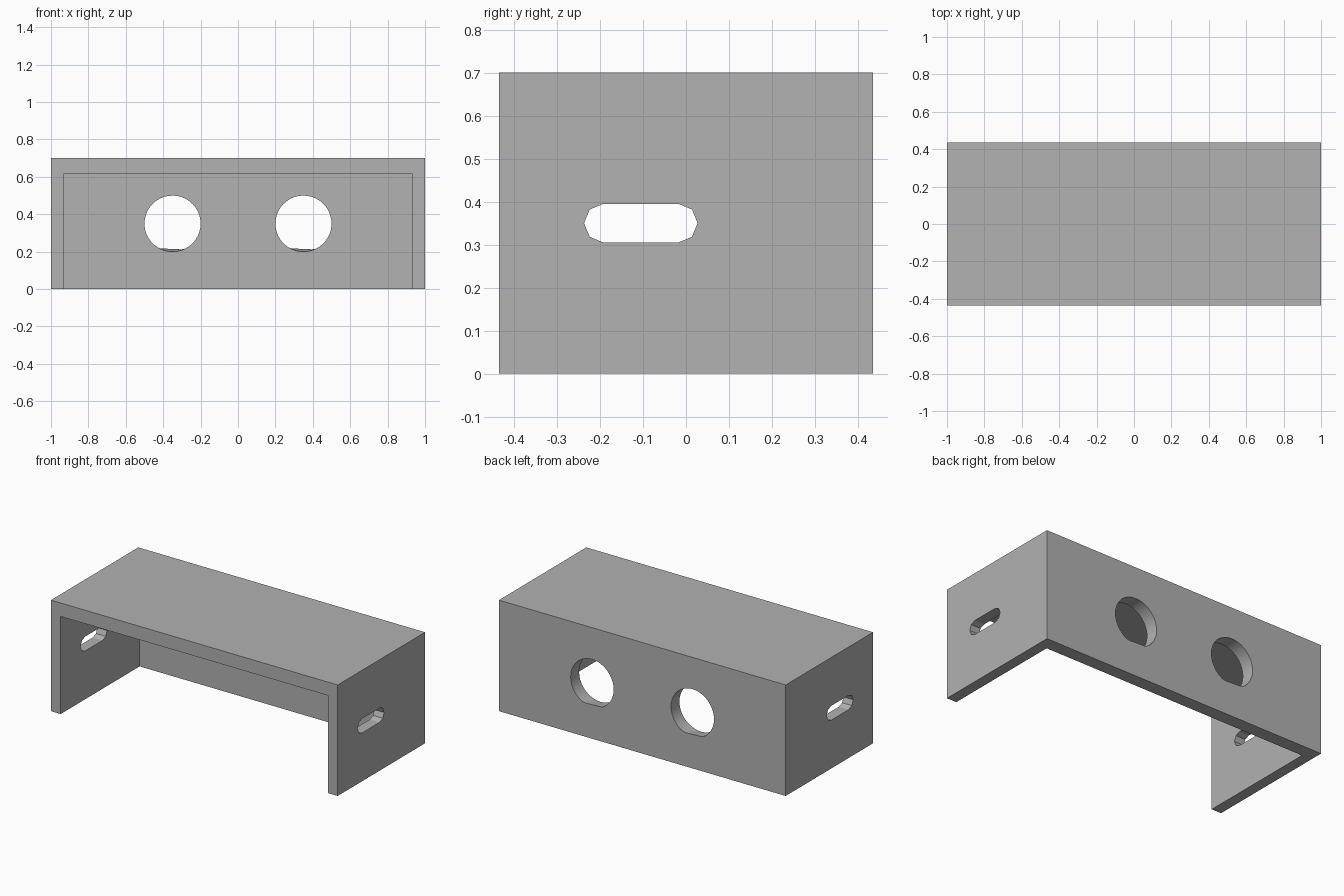
import bpy, bmesh
from math import cos, sin, pi, radians

cube = bpy.data.objects.get("Cube")
if cube:
    bpy.data.objects.remove(cube)

W, D, H = 2.0, 0.87, 0.70            # outer size
SIDE, TOP, BACK = 0.068, 0.085, 0.084  # wall thicknesses
MID = H / 2

grey = bpy.data.materials.new("plain grey")
grey.use_nodes = True
grey.diffuse_color = (0.445, 0.445, 0.445, 1)
grey.node_tree.nodes["Principled BSDF"].inputs["Base Color"].default_value = grey.diffuse_color


def make_object(name, bm):
    bmesh.ops.recalc_face_normals(bm, faces=bm.faces)
    mesh = bpy.data.meshes.new(name)
    bm.to_mesh(mesh)
    bm.free()
    mesh.materials.append(grey)
    obj = bpy.data.objects.new(name, mesh)
    bpy.context.collection.objects.link(obj)
    return obj


def box(name, x0, x1, y0, y1, z0, z1):
    bm = bmesh.new()
    bmesh.ops.create_cube(bm, size=1)
    for v in bm.verts:
        v.co.x = x1 if v.co.x > 0 else x0
        v.co.y = y1 if v.co.y > 0 else y0
        v.co.z = z1 if v.co.z > 0 else z0
    return make_object(name, bm)


def loft(name, rings):
    """Closed solid through rings of equal point count."""
    bm = bmesh.new()
    loops = [[bm.verts.new(p) for p in ring] for ring in rings]
    n = len(loops[0])
    for a, b in zip(loops, loops[1:]):
        for i in range(n):
            j = (i + 1) % n
            bm.faces.new((a[i], a[j], b[j], b[i]))
    bm.faces.new(loops[0])
    bm.faces.new(loops[-1])
    return make_object(name, bm)


def cut(target, cutter):
    cutter.hide_render = True
    mod = target.modifiers.new("cut", 'BOOLEAN')
    mod.operation = 'DIFFERENCE'
    mod.solver = 'EXACT'
    mod.object = cutter
    bpy.context.view_layer.objects.active = target
    bpy.ops.object.modifier_apply(modifier=mod.name)
    bpy.data.objects.remove(cutter)


# Housing: a shell open at the front and below
housing = box("housing", -W / 2, W / 2, -D / 2, D / 2, 0, H)
cut(housing, box("cavity", -W / 2 + SIDE, W / 2 - SIDE,
                 -D, D / 2 - BACK, -1, H - TOP))


# Round back holes, flattened along the bottom at the outer rim
def hole_ring(cx, y, flat):
    r, pts = 0.15, []
    a0, a1 = radians(242), radians(293)
    for i in range(40):
        a = 2 * pi * i / 40
        x, z = r * cos(a), r * sin(a)
        if flat and a0 < a < a1:
            t = (x - r * cos(a0)) / (r * cos(a1) - r * cos(a0))
            z = r * (sin(a0) + t * (sin(a1) - sin(a0)))
        pts.append((cx + x, y, MID + z))
    return pts


for cx in (-0.35, 0.35):
    inner, outer = D / 2 - BACK, D / 2
    cut(housing, loft("hole_cutter", [
        hole_ring(cx, inner - 0.05, False), hole_ring(cx, inner, False),
        hole_ring(cx, outer, True), hole_ring(cx, outer + 0.05, True)]))


# Slots with faceted ends through both sides
def slot_ring(x):
    r, pts = 0.045, []
    for cy, start in ((-0.018, -pi / 2), (-0.192, pi / 2)):
        for i in range(5):
            a = start + i * pi / 4
            pts.append((x, cy + r * cos(a), MID + r * sin(a)))
    return pts


cut(housing, loft("slot_cutter", [slot_ring(-1.2), slot_ring(1.2)]))

# Smooth the hole walls, keep real edges sharp
bpy.ops.object.select_all(action='DESELECT')
housing.select_set(True)
bpy.context.view_layer.objects.active = housing
bpy.ops.object.shade_smooth_by_angle(angle=radians(20))
